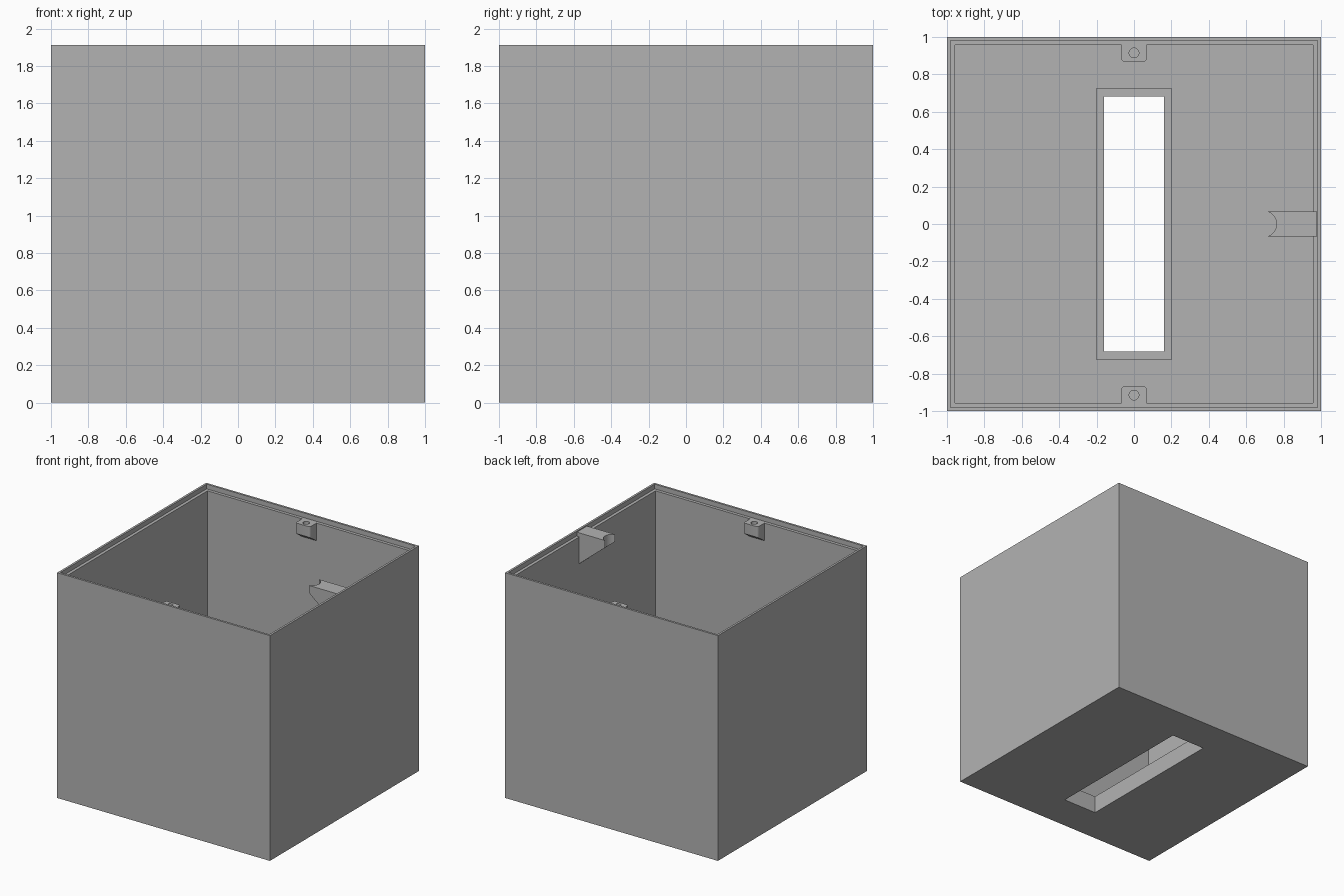
import bpy, bmesh, math
from mathutils import Matrix

if "Cube" in bpy.data.objects:
    bpy.data.objects.remove(bpy.data.objects["Cube"], do_unlink=True)

GREY = (0.45, 0.45, 0.45, 1)
mat = bpy.data.materials.new("plain grey")
mat.use_nodes = True
mat.diffuse_color = GREY
mat.node_tree.nodes["Principled BSDF"].inputs["Base Color"].default_value = GREY

TOP, LEDGE = 1.913, 1.873      # rim height and step inside it
LIP, INNER = 0.982, 0.956      # half widths inside the lip and the wall
FLOOR, COLLAR = 0.045, 0.15


def make_object(name, bm):
    bmesh.ops.recalc_face_normals(bm, faces=bm.faces[:])
    mesh = bpy.data.meshes.new(name)
    bm.to_mesh(mesh)
    bm.free()
    mesh.materials.append(mat)
    obj = bpy.data.objects.new(name, mesh)
    bpy.context.collection.objects.link(obj)
    return obj


def extruded_profile(points, half_width):
    """Prism along x from (y, z) points."""
    bm = bmesh.new()
    face = bm.faces.new([bm.verts.new((-half_width, y, z)) for y, z in points])
    out = bmesh.ops.extrude_face_region(bm, geom=[face])
    moved = [v for v in out["geom"] if isinstance(v, bmesh.types.BMVert)]
    bmesh.ops.translate(bm, verts=moved, vec=(2 * half_width, 0, 0))
    return bm


def drill(obj, y, radius, z_low, z_high):
    """Cut an upright round hole at x = 0."""
    bm = bmesh.new()
    place = Matrix.Translation((0, y, (z_low + z_high) / 2))
    bmesh.ops.create_cone(bm, cap_ends=True, segments=32, radius1=radius,
                          radius2=radius, depth=z_high - z_low, matrix=place)
    cutter = make_object("hole_cutter", bm)
    cutter.hide_render = True
    mod = obj.modifiers.new("hole", "BOOLEAN")
    mod.operation = "DIFFERENCE"
    mod.solver = "EXACT"
    mod.object = cutter
    bpy.context.view_layer.objects.active = obj
    bpy.ops.object.modifier_apply(modifier=mod.name)
    bpy.data.objects.remove(cutter, do_unlink=True)


def smooth_round_parts(obj):
    bpy.ops.object.select_all(action="DESELECT")
    obj.select_set(True)
    bpy.context.view_layer.objects.active = obj
    bpy.ops.object.shade_smooth_by_angle(angle=math.radians(25))


# Open box: rectangular loops joined into one closed shell around the slot
loops = [
    (0.16, 0.682, 0), (1, 1, 0), (1, 1, TOP), (LIP, LIP, TOP),
    (LIP, LIP, LEDGE), (INNER, INNER, LEDGE), (INNER, INNER, FLOOR),
    (0.2, 0.726, FLOOR), (0.2, 0.726, COLLAR), (0.16, 0.682, COLLAR),
]
bm = bmesh.new()
rings = [[bm.verts.new((sx * x, sy * y, z))
          for sx, sy in ((-1, -1), (1, -1), (1, 1), (-1, 1))]
         for x, y, z in loops]
for i, ring in enumerate(rings):
    following = rings[(i + 1) % len(rings)]
    for k in range(4):
        n = (k + 1) % 4
        bm.faces.new((ring[k], ring[n], following[n], following[k]))
make_object("box_shell", bm)

# Screw lugs on the front and back walls
for name, turn in (("back_screw_lug", 0), ("front_screw_lug", math.pi)):
    tip = 0.868
    bm = extruded_profile([(INNER, LEDGE), (tip, LEDGE), (tip, LEDGE - 0.09),
                           (INNER, LEDGE - 0.15)], 0.068)
    corners = [e for e in bm.edges
               if all(abs(v.co.y - tip) < 1e-4 for v in e.verts)
               and abs(e.verts[0].co.z - e.verts[1].co.z) > 0.01]
    bmesh.ops.bevel(bm, geom=corners, offset=0.018, segments=4,
                    profile=0.5, affect="EDGES")
    lug = make_object(name, bm)
    drill(lug, 0.915, 0.026, LEDGE - 0.08, LEDGE + 0.05)
    lug.data.transform(Matrix.Rotation(turn, 4, "Z"))
    smooth_round_parts(lug)

# Wedge bracket on the left wall with a hollow round nose
bracket_top = TOP - 0.006
bm = extruded_profile([(LIP - 0.004, bracket_top), (0.715, bracket_top),
                       (0.715, 1.845), (INNER, 1.645), (INNER, LEDGE),
                       (LIP - 0.004, LEDGE)], 0.068)
bracket = make_object("left_wall_bracket", bm)
drill(bracket, 0.692, 0.07, 1.5, 2)
bracket.data.transform(Matrix.Rotation(-math.pi / 2, 4, "Z"))
smooth_round_parts(bracket)
